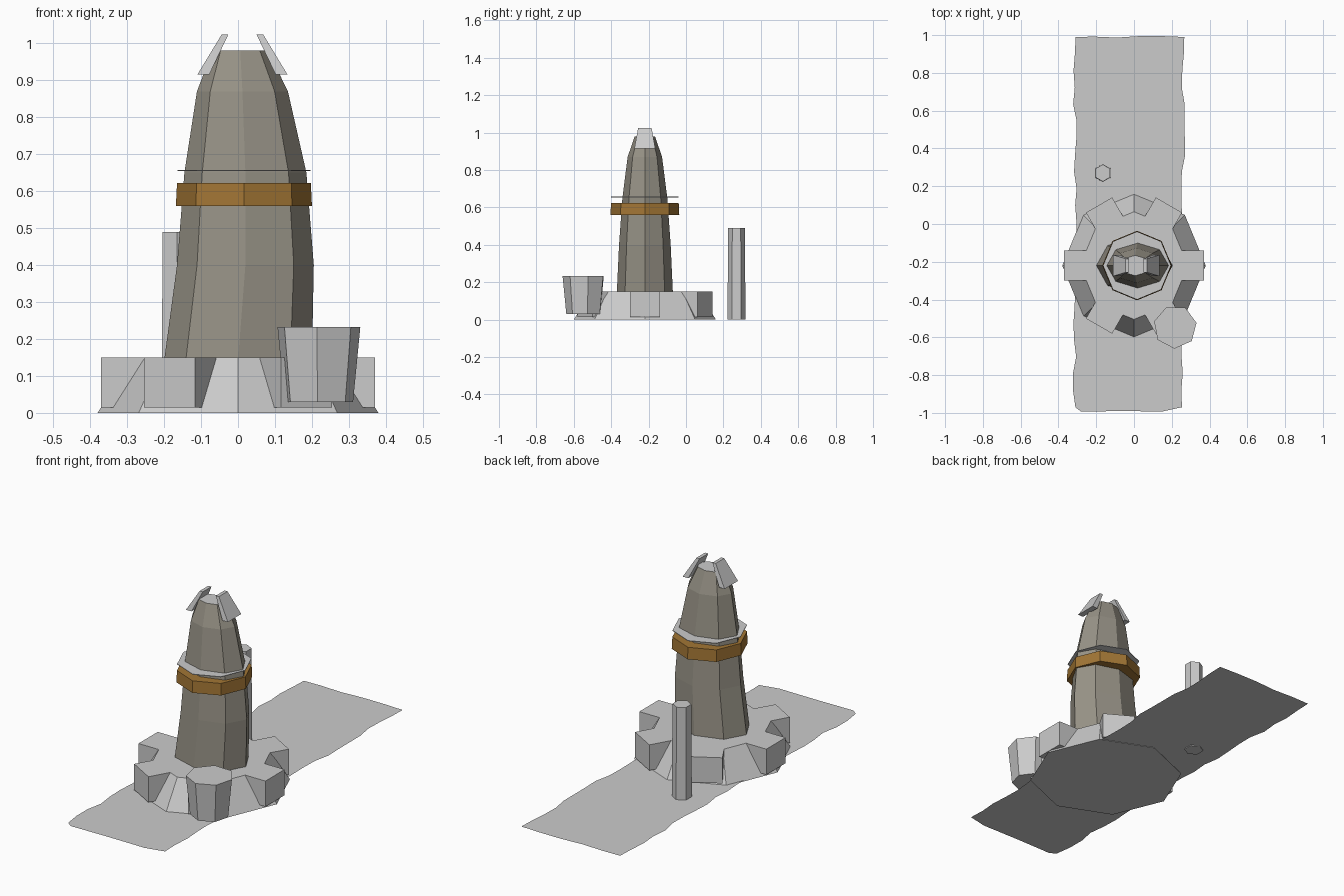
import bpy, bmesh, math, random
from mathutils import Vector

if "Cube" in bpy.data.objects:
    bpy.data.objects.remove(bpy.data.objects["Cube"])

random.seed(4)
TAU = 2 * math.pi
CX, CY = 0.0, -0.22          # centre of the base and tower


def material(name, rgb):
    m = bpy.data.materials.new(name)
    m.diffuse_color = (*rgb, 1)
    m.use_nodes = True
    m.node_tree.nodes["Principled BSDF"].inputs["Base Color"].default_value = m.diffuse_color
    return m


GREY = material("pale_grey", (0.60, 0.60, 0.60))
STONE = material("warm_stone", (0.31, 0.29, 0.24))
BRONZE = material("bronze_brown", (0.36, 0.18, 0.035))


def finish(name, bm, *mats):
    bmesh.ops.recalc_face_normals(bm, faces=bm.faces)
    me = bpy.data.meshes.new(name)
    bm.to_mesh(me)
    bm.free()
    for m in mats:
        me.materials.append(m)
    ob = bpy.data.objects.new(name, me)
    bpy.context.collection.objects.link(ob)
    return ob


def ring(bm, x, y, z, rx, ry, n, turn):
    return [bm.verts.new((x + rx * math.cos(turn + TAU * i / n),
                          y + ry * math.sin(turn + TAU * i / n), z)) for i in range(n)]


def loft(name, rings, n, turn, *mats):
    """Join stacked polygon rings (x, y, z, rx, ry) and cap both ends."""
    bm = bmesh.new()
    loops = [ring(bm, *r, n, turn) for r in rings]
    for a, b in zip(loops, loops[1:]):
        for i in range(n):
            j = (i + 1) % n
            bm.faces.new((a[i], a[j], b[j], b[i]))
    bm.faces.new(loops[0])
    cap = bm.faces.new(loops[-1])
    cap.material_index = len(mats) - 1
    return finish(name, bm, *mats)


# ground strip with ragged edges
bm = bmesh.new()
steps = 22
ys = [-0.97 + 1.96 * i / steps for i in range(steps + 1)]
edge = [(0.27 + random.uniform(-0.022, 0.003), y) for y in ys]
edge += [(x, 0.99 + random.uniform(-0.004, 0.006)) for x in (0.15, 0.03, -0.09, -0.21)]
edge += [(-0.31 + random.uniform(-0.014, 0.008), y) for y in reversed(ys)]
edge += [(x, -0.99 + random.uniform(-0.006, 0.004)) for x in (-0.28, -0.1, 0.03, 0.15)]
bm.faces.new([bm.verts.new((x, y, 0.004)) for x, y in edge])
strip = finish("ground_strip", bm, GREY)
if strip.data.polygons[0].normal.z < 0:
    strip.data.flip_normals()

# sloped octagonal plinth
loft("plinth", [(CX, CY, 0, 0.38, 0.38), (CX, CY, 0.15, 0.285, 0.285)], 8, 0, GREY)

# six blocks around the plinth
for k in range(6):
    a = TAU * k / 6
    out, side = Vector((math.cos(a), math.sin(a), 0)), Vector((-math.sin(a), math.cos(a), 0))
    bm = bmesh.new()
    bmesh.ops.create_cube(bm, size=1)
    for v in bm.verts:
        v.co = (Vector((CX, CY, 0.0825)) + out * (0.285 + 0.17 * v.co.x)
                + side * (0.16 * v.co.y) + Vector((0, 0, 0.135 * v.co.z)))
    finish("plinth_block_%d" % (k + 1), bm, GREY)

# leaning oval tower with a pale cap
loft("tower", [(0, CY, 0.14, 0.2, 0.15),
               (0.02, CY, 0.40, 0.185, 0.138),
               (0.02, CY, 0.65, 0.165, 0.12),
               (0.012, CY, 0.87, 0.123, 0.092),
               (0.006, CY, 0.98, 0.075, 0.054)], 8, 0, STONE, GREY)

# band and the thin ledge above it
loft("tower_band", [(0.016, CY, 0.56, 0.184, 0.184),
                    (0.016, CY, 0.622, 0.181, 0.181)], 8, 0, BRONZE)
loft("tower_ledge", [(0.016, CY, 0.654, 0.18, 0.18),
                     (0.016, CY, 0.657, 0.18, 0.18)], 8, 0, GREY)

# pair of tapered horns clasping the tower top
for name, s in (("right_horn", 1), ("left_horn", -1)):
    bm = bmesh.new()
    loops = []
    for z, inner, outer, half in ((0.915, 0.09, 0.122, 0.056), (1.024, 0.038, 0.056, 0.036)):
        loops.append([bm.verts.new((0.012 + s * x, CY + y, z)) for x, y in
                      ((inner, -half), (outer, -half), (outer, half), (inner, half))])
    lo, hi = loops
    for i in range(4):
        j = (i + 1) % 4
        bm.faces.new((lo[i], lo[j], hi[j], hi[i]))
    bm.faces.new(lo)
    bm.faces.new(hi)
    finish(name, bm, GREY)

# flared seven-sided tub
loft("tub", [(0.218, -0.545, 0.03, 0.095, 0.095),
             (0.218, -0.545, 0.233, 0.115, 0.115)], 7, math.radians(-92), GREY)

# six-sided post
loft("post", [(-0.165, 0.27, 0, 0.048, 0.048),
              (-0.165, 0.27, 0.49, 0.045, 0.045)], 6, math.pi / 2, GREY)
